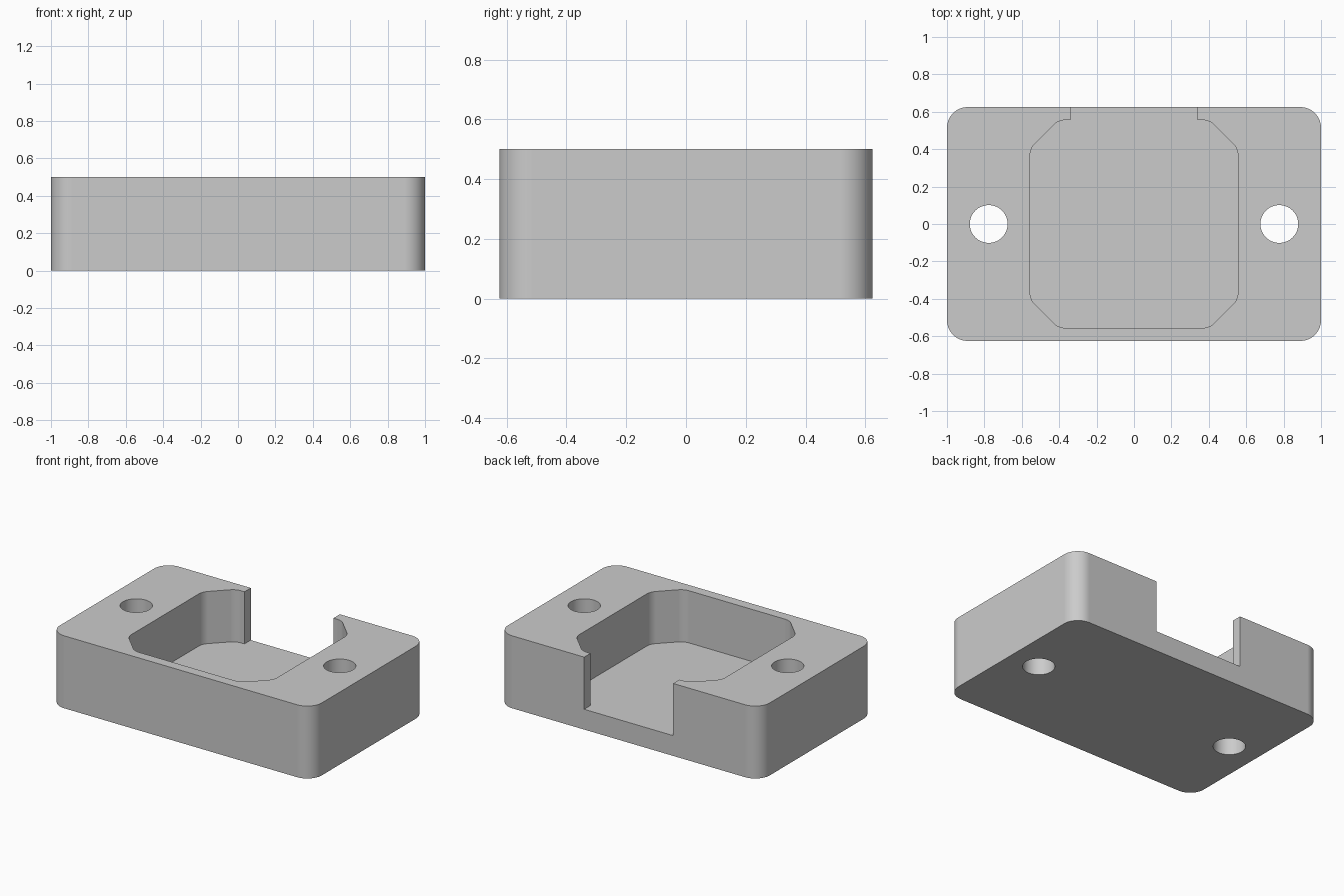
import bpy, bmesh, math
from mathutils import Vector

cube = bpy.data.objects.get("Cube")
if cube:
    bpy.data.objects.remove(cube, do_unlink=True)

# Main dimensions
HALF_X, HALF_Y, HEIGHT = 1.0, 0.625, 0.5
FLOOR_Z = 0.14
POCKET, CHAMFER_AT = 0.556, 0.403
NOTCH = 0.34
HOLE_X, HOLE_R = 0.777, 0.101

grey = bpy.data.materials.new("light_grey")
grey.use_nodes = True
colour = (0.6, 0.6, 0.6, 1)
grey.diffuse_color = colour
grey.node_tree.nodes["Principled BSDF"].inputs["Base Color"].default_value = colour


def fillet(corners, steps=14):
    """Round each (x, y, radius) corner of a closed outline."""
    outline = []
    for i, (x, y, r) in enumerate(corners):
        p = Vector((x, y))
        if not r:
            outline.append(p)
            continue
        a = (Vector(corners[i - 1][:2]) - p).normalized()
        b = (Vector(corners[(i + 1) % len(corners)][:2]) - p).normalized()
        half = a.angle(b) / 2
        centre = p + (a + b).normalized() * r / math.sin(half)
        start = p + a * r / math.tan(half) - centre
        end = p + b * r / math.tan(half) - centre
        total = math.pi - 2 * half
        for k in range(steps + 1):
            t = k / steps
            outline.append(centre + (start * math.sin((1 - t) * total)
                                     + end * math.sin(t * total)) / math.sin(total))
    return outline


def prism(name, outline, z0, z1):
    """Extrude a flat outline from z0 to z1."""
    bm = bmesh.new()
    face = bm.faces.new([bm.verts.new((p.x, p.y, z0)) for p in outline])
    top = bmesh.ops.extrude_face_region(bm, geom=[face])["geom"]
    bmesh.ops.translate(bm, vec=(0, 0, z1 - z0),
                        verts=[v for v in top if isinstance(v, bmesh.types.BMVert)])
    bmesh.ops.recalc_face_normals(bm, faces=bm.faces)
    mesh = bpy.data.meshes.new(name)
    bm.to_mesh(mesh)
    bm.free()
    mesh.materials.append(grey)
    obj = bpy.data.objects.new(name, mesh)
    bpy.context.collection.objects.link(obj)
    return obj


# Block with rounded vertical corners
R = 0.111
body = prism("housing_block", fillet([(HALF_X, -HALF_Y, R), (HALF_X, HALF_Y, R),
                                      (-HALF_X, HALF_Y, R), (-HALF_X, -HALF_Y, R)]), 0, HEIGHT)

# Octagonal pocket that opens through the back wall
r = 0.09
right_half = [(CHAMFER_AT, -POCKET, r), (POCKET, -CHAMFER_AT, r), (POCKET, CHAMFER_AT, r),
              (CHAMFER_AT, POCKET, r), (NOTCH, POCKET, 0), (NOTCH, HALF_Y + 0.1, 0)]
left_half = [(-x, y, rad) for x, y, rad in reversed(right_half)]
cutters = [prism("pocket_cutter", fillet(right_half + left_half), FLOOR_Z, HEIGHT + 0.1)]

# Screw holes through both ends
for side in (-1, 1):
    circle = [Vector((side * HOLE_X + HOLE_R * math.cos(a), HOLE_R * math.sin(a)))
              for a in (math.tau * k / 64 for k in range(64))]
    cutters.append(prism("screw_hole_cutter", circle, -0.1, HEIGHT + 0.1))

bpy.ops.object.select_all(action="DESELECT")
body.select_set(True)
bpy.context.view_layer.objects.active = body
for cutter in cutters:
    cutter.hide_render = True
    cut = body.modifiers.new("cut", "BOOLEAN")
    cut.operation, cut.solver, cut.object = "DIFFERENCE", "EXACT", cutter
    bpy.ops.object.modifier_apply(modifier=cut.name)
    bpy.data.objects.remove(cutter, do_unlink=True)

# Smooth fillets and holes, crisp rims
bpy.ops.object.shade_smooth_by_angle(angle=math.radians(30))
weighted = body.modifiers.new("weighted_normals", "WEIGHTED_NORMAL")
weighted.keep_sharp = True
